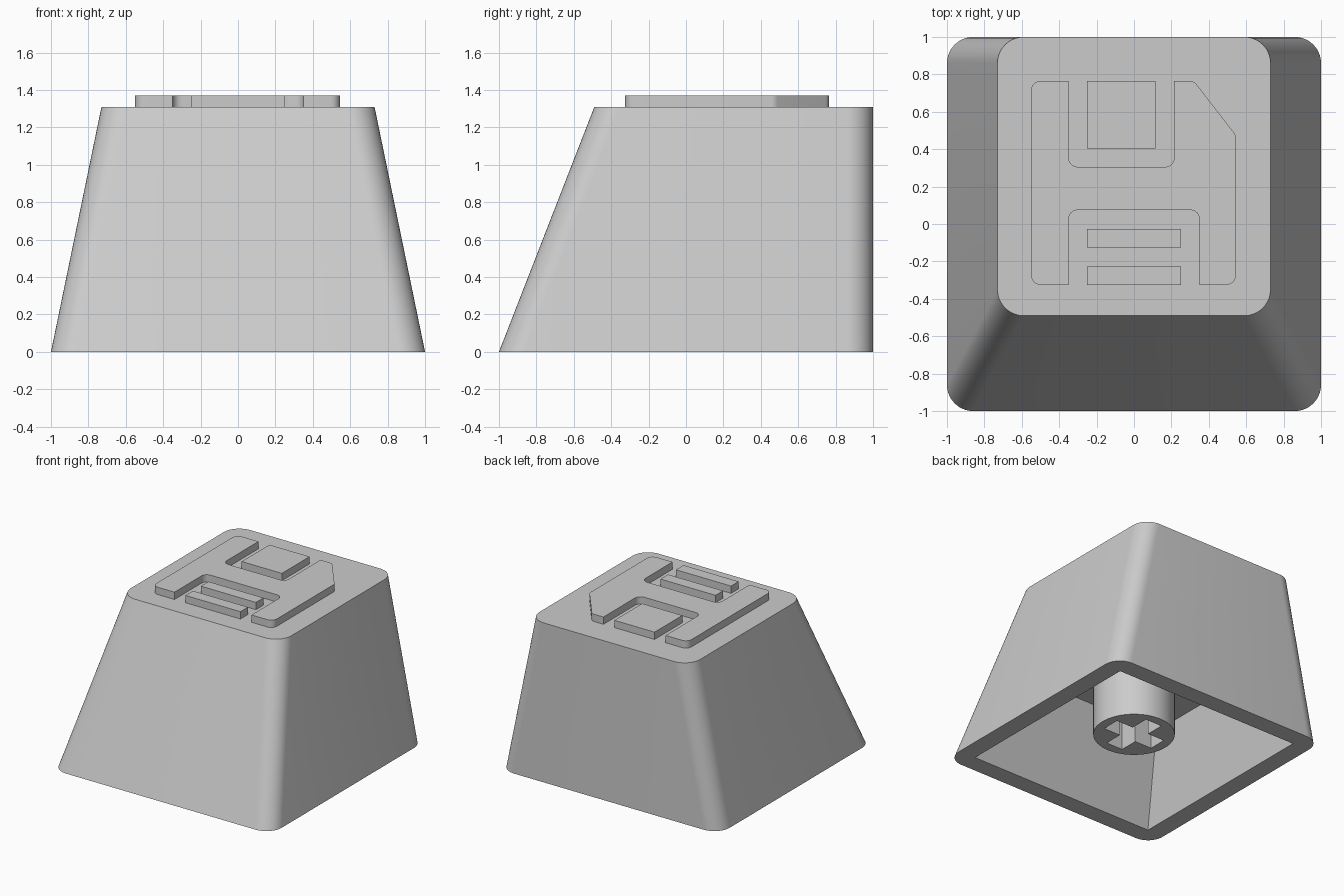
import bpy, bmesh, math
from mathutils import Vector

if "Cube" in bpy.data.objects:
    bpy.data.objects.remove(bpy.data.objects["Cube"], do_unlink=True)

GREY = (0.6, 0.6, 0.6, 1)
grey = bpy.data.materials.new("light_grey_plastic")
grey.use_nodes = True
grey.diffuse_color = GREY
grey.node_tree.nodes["Principled BSDF"].inputs["Base Color"].default_value = GREY


def outline(corners, steps=6):
    """Turn (x, y, radius) corners into a closed 2D outline with round fillets."""
    points = []
    for i, (x, y, r) in enumerate(corners):
        p = Vector((x, y))
        if r == 0:
            points.append(p)
            continue
        a = (Vector(corners[i - 1][:2]) - p).normalized()
        b = (Vector(corners[(i + 1) % len(corners)][:2]) - p).normalized()
        half = a.angle(b) / 2
        centre = p + (a + b).normalized() * r / math.sin(half)
        start = p + a * r / math.tan(half) - centre
        end = p + b * r / math.tan(half) - centre
        turn = math.atan2(start.x * end.y - start.y * end.x, start.dot(end))
        for k in range(steps + 1):
            c, s = math.cos(turn * k / steps), math.sin(turn * k / steps)
            points.append(centre + Vector((c * start.x - s * start.y,
                                           s * start.x + c * start.y)))
    return points


def rect(x0, x1, y0, y1, r=0, steps=6):
    return outline([(x0, y0, r), (x1, y0, r), (x1, y1, r), (x0, y1, r)], steps)


def loft(name, lower, z0, upper, z1):
    """Closed solid between two outlines with equal point counts."""
    bm = bmesh.new()
    low = [bm.verts.new((p.x, p.y, z0)) for p in lower]
    top = [bm.verts.new((p.x, p.y, z1)) for p in upper]
    n = len(low)
    for i in range(n):
        j = (i + 1) % n
        bm.faces.new((low[i], low[j], top[j], top[i]))
    bm.faces.new(low[::-1])
    bm.faces.new(top)
    bmesh.ops.recalc_face_normals(bm, faces=bm.faces)
    mesh = bpy.data.meshes.new(name)
    bm.to_mesh(mesh)
    bm.free()
    mesh.materials.append(grey)
    obj = bpy.data.objects.new(name, mesh)
    bpy.context.collection.objects.link(obj)
    return obj


def prism(name, shape, z0, z1):
    return loft(name, shape, z0, shape, z1)


def activate(obj):
    bpy.ops.object.select_all(action='DESELECT')
    obj.select_set(True)
    bpy.context.view_layer.objects.active = obj


def cut(obj, cutter):
    mod = obj.modifiers.new("cut", 'BOOLEAN')
    mod.operation = 'DIFFERENCE'
    mod.solver = 'EXACT'
    mod.object = cutter
    activate(obj)
    bpy.ops.object.modifier_apply(modifier=mod.name)
    bpy.data.objects.remove(cutter, do_unlink=True)


# Hollow cap: vertical back, sloped front and sides
TOP, CEILING, WALL = 1.31, 0.69, 0.15
cap = loft("key_cap", rect(-1, 1, -1, 1, 0.14, 10), 0,
           rect(-0.73, 0.73, -0.49, 1, 0.14, 10), TOP)


def cavity_section(z):
    side, front = 1 - WALL - z * 0.27 / TOP, 1 - WALL - z * 0.51 / TOP
    return rect(-side, side, -front, 1 - WALL)


cut(cap, loft("cavity_cutter", cavity_section(-0.1), -0.1,
              cavity_section(CEILING), CEILING))

# Mounting stem with a cross-shaped socket
R, SIDES = 0.307, 64
circle = [Vector((R * math.cos(math.tau * i / SIDES), R * math.sin(math.tau * i / SIDES)))
          for i in range(SIDES)]
stem = prism("mounting_stem", circle, 0.14, CEILING + 0.01)
L, W = 0.23, 0.075
arm = [(L, -W), (L, W), (W, W)]
cross = []
for x, y in arm:
    cross.append(Vector((x, y)))
for quarter in range(3):
    cross += [Vector((-p.y, p.x)) for p in cross[-3:]]
cut(stem, prism("socket_cutter", cross, 0.05, 0.6))

# Raised floppy disk symbol
RAISED, F = 1.37, 0.05
L, R, BOTTOM, BACK = -0.55, 0.545, -0.325, 0.765
disk = outline([
    (L, BACK, F), (L, BOTTOM, F), (-0.35, BOTTOM, 0), (-0.35, 0.075, F),
    (0.35, 0.075, F), (0.35, BOTTOM, 0), (R, BOTTOM, F), (R, 0.475, F),
    (0.32, BACK, F), (0.215, BACK, 0), (0.215, 0.305, F),
    (-0.35, 0.305, F), (-0.35, BACK, 0)])
symbol = prism("disk_body", disk, TOP, RAISED)
prism("disk_shutter", rect(-0.25, 0.115, 0.405, BACK), TOP, RAISED)
for name, y in (("upper_label_line", -0.125), ("lower_label_line", BOTTOM)):
    prism(name, rect(-0.25, 0.25, y, y + 0.098), TOP, RAISED)

# Smooth the rounded sides and keep the edges crisp
for obj in (cap, stem, symbol):
    activate(obj)
    bpy.ops.object.shade_smooth_by_angle(angle=math.radians(30))
